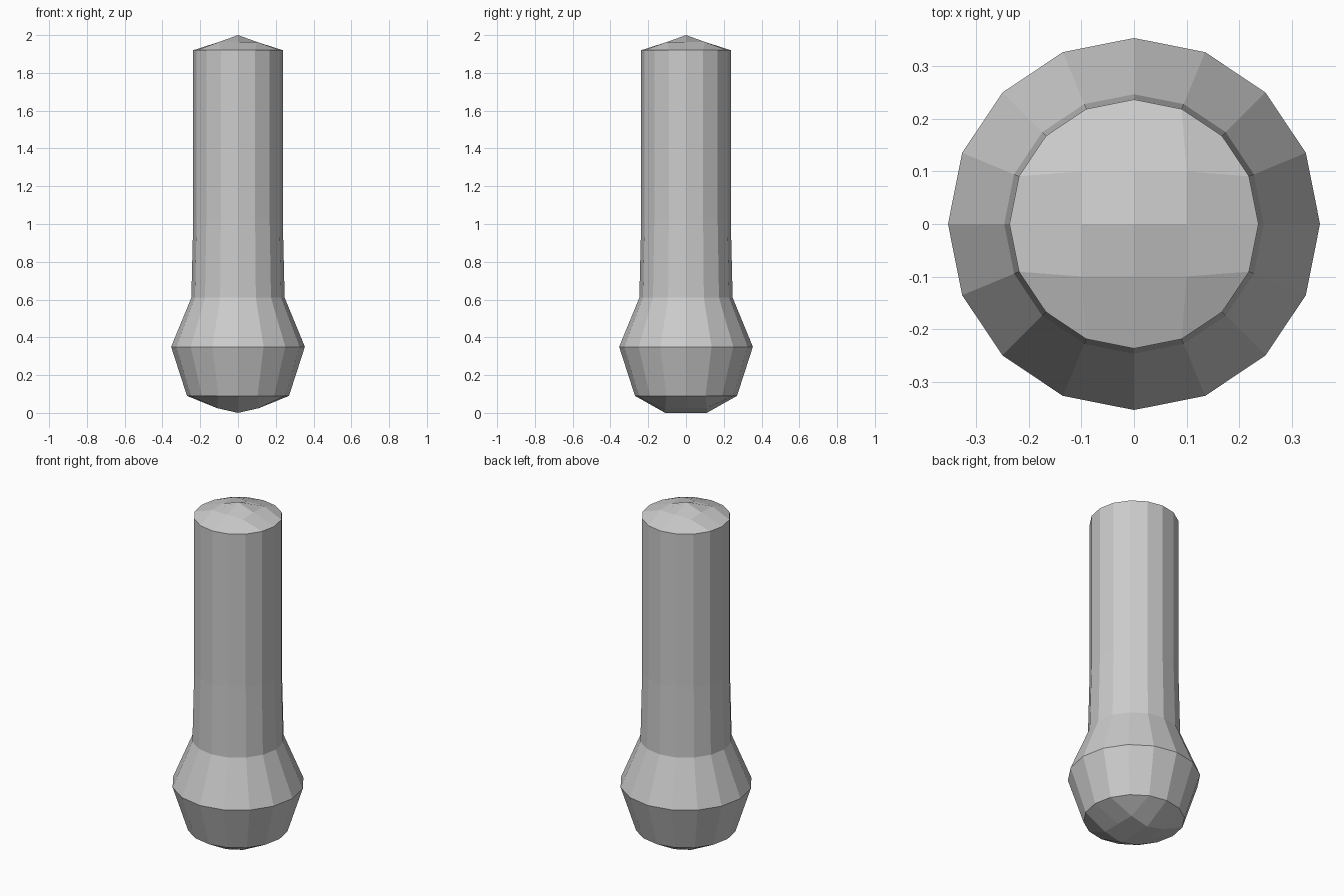
import bpy
import bmesh
from math import atan2, cos, pi, sin

if "Cube" in bpy.data.objects:
    bpy.data.objects.remove(bpy.data.objects["Cube"])

SIDES = 16
# (radius, height) from bottom rim to top rim
PROFILE = [(0.27, 0.09), (0.354, 0.35), (0.247, 0.61), (0.237, 1.02), (0.237, 1.92)]


def ring(bm, r, z):
    return [bm.verts.new((r * cos(2 * pi * k / SIDES), r * sin(2 * pi * k / SIDES), z))
            for k in range(SIDES)]


def grid_cap(bm, rim, step, height, flip):
    """Fill a 16-sided rim with a 4 x 4 grid of quads, height(i, j) inside."""
    grid = {}
    for i in range(-2, 3):
        for j in range(-2, 3):
            if max(abs(i), abs(j)) == 2:
                grid[i, j] = rim[round(atan2(j, i) / (2 * pi / SIDES)) % SIDES]
            else:
                grid[i, j] = bm.verts.new((i * step, j * step, height(i, j)))
    for i in range(-2, 2):
        for j in range(-2, 2):
            quad = [grid[i, j], grid[i + 1, j], grid[i + 1, j + 1], grid[i, j + 1]]
            bm.faces.new(quad[::-1] if flip else quad)


bm = bmesh.new()

# Shaft and flared base
rings = [ring(bm, r, z) for r, z in PROFILE]
for a, b in zip(rings, rings[1:]):
    for k in range(SIDES):
        n = (k + 1) % SIDES
        bm.faces.new((a[k], a[n], b[n], b[k]))

# Peaked top and ridged underside
grid_cap(bm, rings[-1], 0.1, lambda i, j: 2.0 if i == j == 0 else 1.964, False)
grid_cap(bm, rings[0], 0.11, lambda i, j: 0.025 * abs(i), True)

mesh = bpy.data.meshes.new("flared_post")
bm.to_mesh(mesh)
bm.free()
post = bpy.data.objects.new("flared_post", mesh)
bpy.context.collection.objects.link(post)
